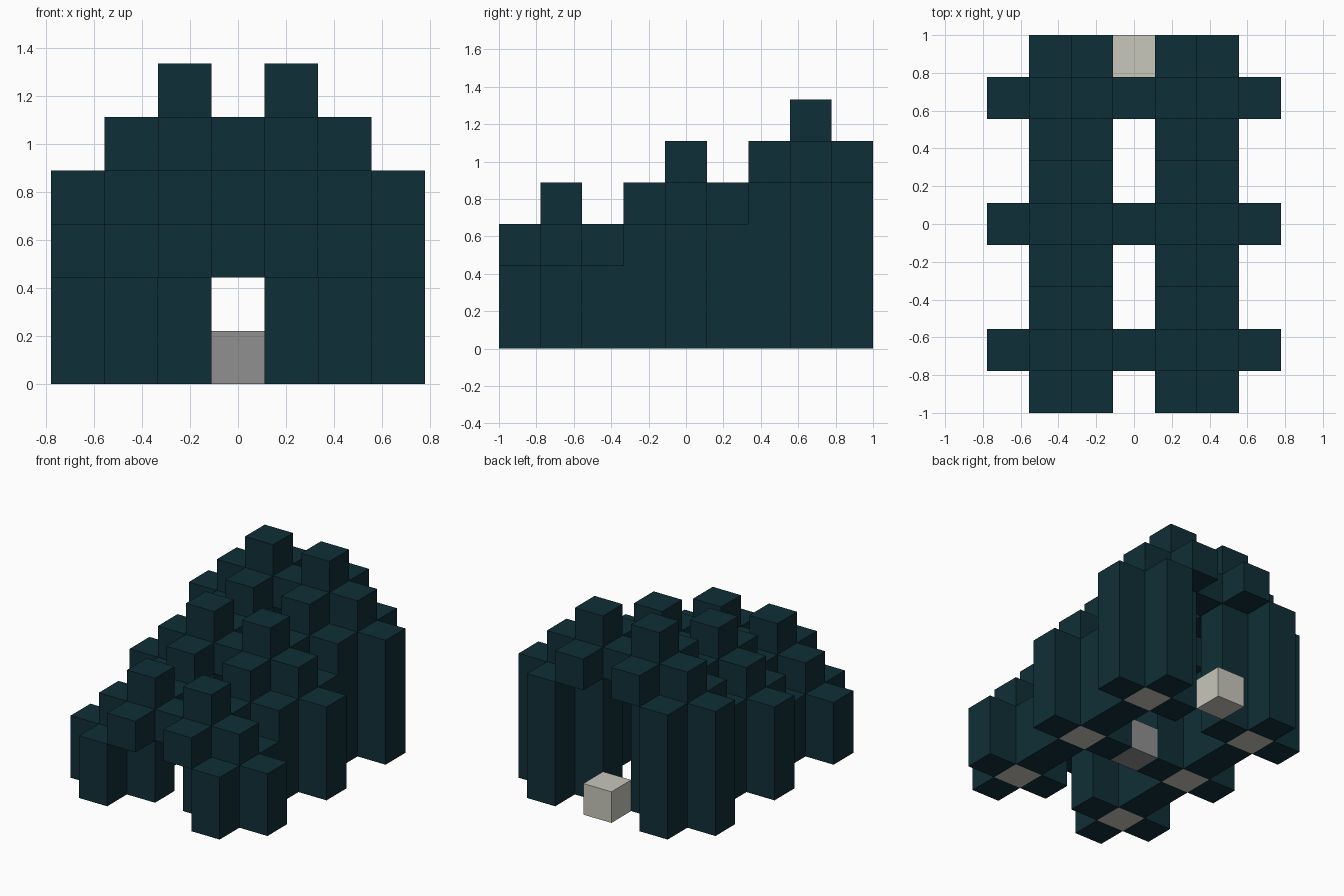
import bpy
import bmesh
from mathutils import Matrix, Vector

if "Cube" in bpy.data.objects:
    bpy.data.objects.remove(bpy.data.objects["Cube"], do_unlink=True)

U = 2 / 9  # edge length of one block


def material(name, colour):
    mat = bpy.data.materials.new(name)
    mat.use_nodes = True
    mat.diffuse_color = (*colour, 1)
    mat.node_tree.nodes["Principled BSDF"].inputs["Base Color"].default_value = (*colour, 1)
    return mat


teal = material("dark teal", (0.0047, 0.028, 0.038))
bone = material("pale stone", (0.58, 0.57, 0.50))
grey = material("mid grey", (0.28, 0.28, 0.28))


def columns(name, cells, mat):
    """Build upright block columns; each cell is (column, row, bottom, top) in blocks."""
    bm = bmesh.new()
    for i, j, low, high in cells:
        place = Matrix.Translation(Vector((i, j, (low + high) / 2)) * U)
        size = Matrix.Diagonal((U, U, (high - low) * U, 1))
        bmesh.ops.create_cube(bm, size=1, matrix=place @ size)
    mesh = bpy.data.meshes.new(name)
    bm.to_mesh(mesh)
    bm.free()
    mesh.materials.append(mat)
    obj = bpy.data.objects.new(name, mesh)
    bpy.context.collection.objects.link(obj)


# Three pairs of trees, each pair one block taller than the one before it
for label, row, height in (("front", -3, 4), ("middle", 0, 5), ("back", 3, 6)):
    base, shoulder = height - 2, height - 1
    for side, s in (("left", 1), ("right", -1)):
        # Core surrounded by a plus of foliage down to the ground
        columns(f"{label}_{side}_trunk", [(2 * s, row, 0, base)], bone)
        columns(f"{label}_{side}_foliage",
                [(s, row, 0, base), (3 * s, row, 0, base),
                 (2 * s, row - 1, 0, base), (2 * s, row + 1, 0, base)], teal)
        # Crown shifted one block inward, with overhanging arms
        columns(f"{label}_{side}_crown",
                [(s, row, base, height), (2 * s, row, base, shoulder),
                 (s, row - 1, base, shoulder), (s, row + 1, base, shoulder)], teal)
    # Block joining the two crowns over the passage
    columns(f"{label}_bridge", [(0, row, base, shoulder)], teal)

# Loose blocks on the floor of the passage
columns("grey_floor_block", [(0, 0, 0, 1)], grey)
columns("pale_back_block", [(0, 4, 0, 1)], bone)
